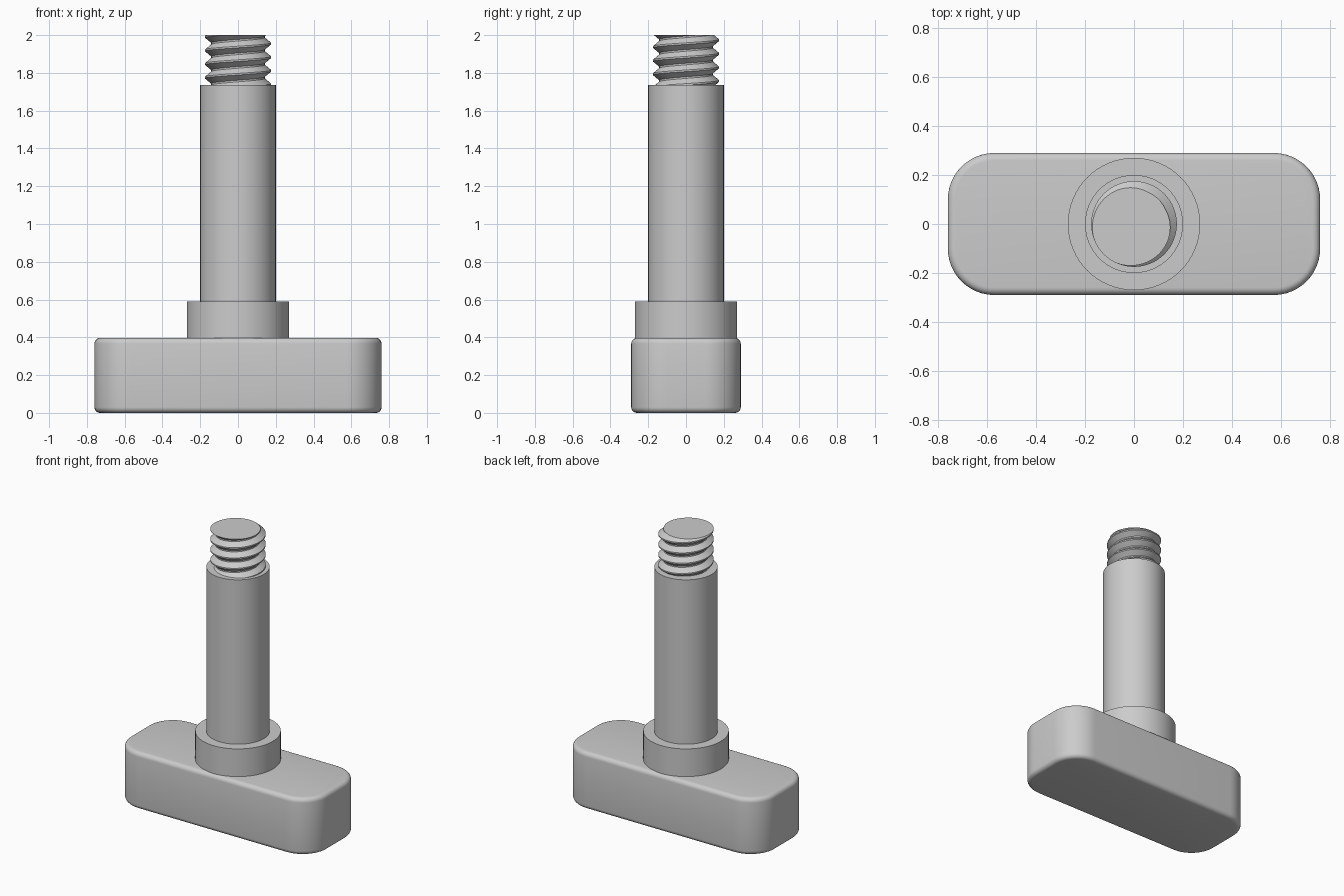
import bpy, bmesh, math

cube = bpy.data.objects.get("Cube")
if cube:
    bpy.data.objects.remove(cube, do_unlink=True)

GREY = (0.6, 0.6, 0.6, 1)
steel = bpy.data.materials.new("grey steel")
steel.use_nodes = True
steel.diffuse_color = GREY
steel.node_tree.nodes["Principled BSDF"].inputs["Base Color"].default_value = GREY


def finish(name, bm, angle=35):
    """Turn a bmesh into a smooth-shaded grey object."""
    bmesh.ops.recalc_face_normals(bm, faces=bm.faces)
    mesh = bpy.data.meshes.new(name)
    bm.to_mesh(mesh)
    bm.free()
    mesh.materials.append(steel)
    obj = bpy.data.objects.new(name, mesh)
    bpy.context.collection.objects.link(obj)
    bpy.ops.object.select_all(action='DESELECT')
    obj.select_set(True)
    bpy.context.view_layer.objects.active = obj
    bpy.ops.object.shade_smooth_by_angle(angle=math.radians(angle))
    return obj


def cylinder(name, radius, bottom, top):
    bm = bmesh.new()
    bmesh.ops.create_cone(bm, cap_ends=True, segments=64, radius1=radius,
                          radius2=radius, depth=top - bottom)
    bmesh.ops.translate(bm, verts=bm.verts, vec=(0, 0, (top + bottom) / 2))
    return finish(name, bm)


def rounded_block(name, size, corner, rim):
    """Box with broad upright corners and a small rounded rim."""
    bm = bmesh.new()
    bmesh.ops.create_cube(bm, size=1)
    bmesh.ops.scale(bm, verts=bm.verts, vec=size)
    bmesh.ops.translate(bm, verts=bm.verts, vec=(0, 0, size[2] / 2))
    upright = [e for e in bm.edges if abs(e.verts[0].co.z - e.verts[1].co.z) > 0.1]
    bmesh.ops.bevel(bm, geom=upright, offset=corner, segments=12,
                    profile=0.5, affect='EDGES')
    level = [e for e in bm.edges if abs(e.verts[0].co.z - e.verts[1].co.z) < 0.001]
    bmesh.ops.bevel(bm, geom=level, offset=rim, segments=5,
                    profile=0.5, affect='EDGES')
    return finish(name, bm)


def screw_thread(name, crest, root, pitch, bottom, top, crest_turn):
    """Right-handed helical ridge, cut flat at both ends."""
    steps, turns = 64, 8
    profile = [(-0.06, crest), (0.06, crest), (0.44, root), (0.56, root)]
    start = top - pitch * (5 + crest_turn)
    bm = bmesh.new()
    grid = []
    for k in range(steps * turns + 1):
        a = math.tau * k / steps
        grid.append([bm.verts.new((r * math.cos(a), r * math.sin(a),
                                   start + pitch * (k / steps + f)))
                     for f, r in profile])
    last = len(profile) - 1
    for k in range(steps * turns):
        for j in range(last):
            bm.faces.new((grid[k][j], grid[k + 1][j],
                          grid[k + 1][j + 1], grid[k][j + 1]))
        # join the root to the next turn of the ridge
        if k + steps + 1 < len(grid):
            bm.faces.new((grid[k][last], grid[k + 1][last],
                          grid[k + steps + 1][0], grid[k + steps][0]))
    for z, up in ((top, 1), (bottom, -1)):
        cut = bmesh.ops.bisect_plane(
            bm, geom=bm.verts[:] + bm.edges[:] + bm.faces[:], dist=1e-6,
            plane_co=(0, 0, z), plane_no=(0, 0, up), clear_outer=True)
        rim = [e for e in cut["geom_cut"] if isinstance(e, bmesh.types.BMEdge)]
        bmesh.ops.holes_fill(bm, edges=rim, sides=0)
    return finish(name, bm, 30)


rounded_block("base_block", (1.52, 0.58, 0.397), 0.19, 0.03)
cylinder("collar", 0.27, 0.38, 0.59)
cylinder("shaft", 0.2, 0.5, 1.735)
screw_thread("threaded_tip", 0.175, 0.142, 0.072, 1.7, 2.0, 0.625)
